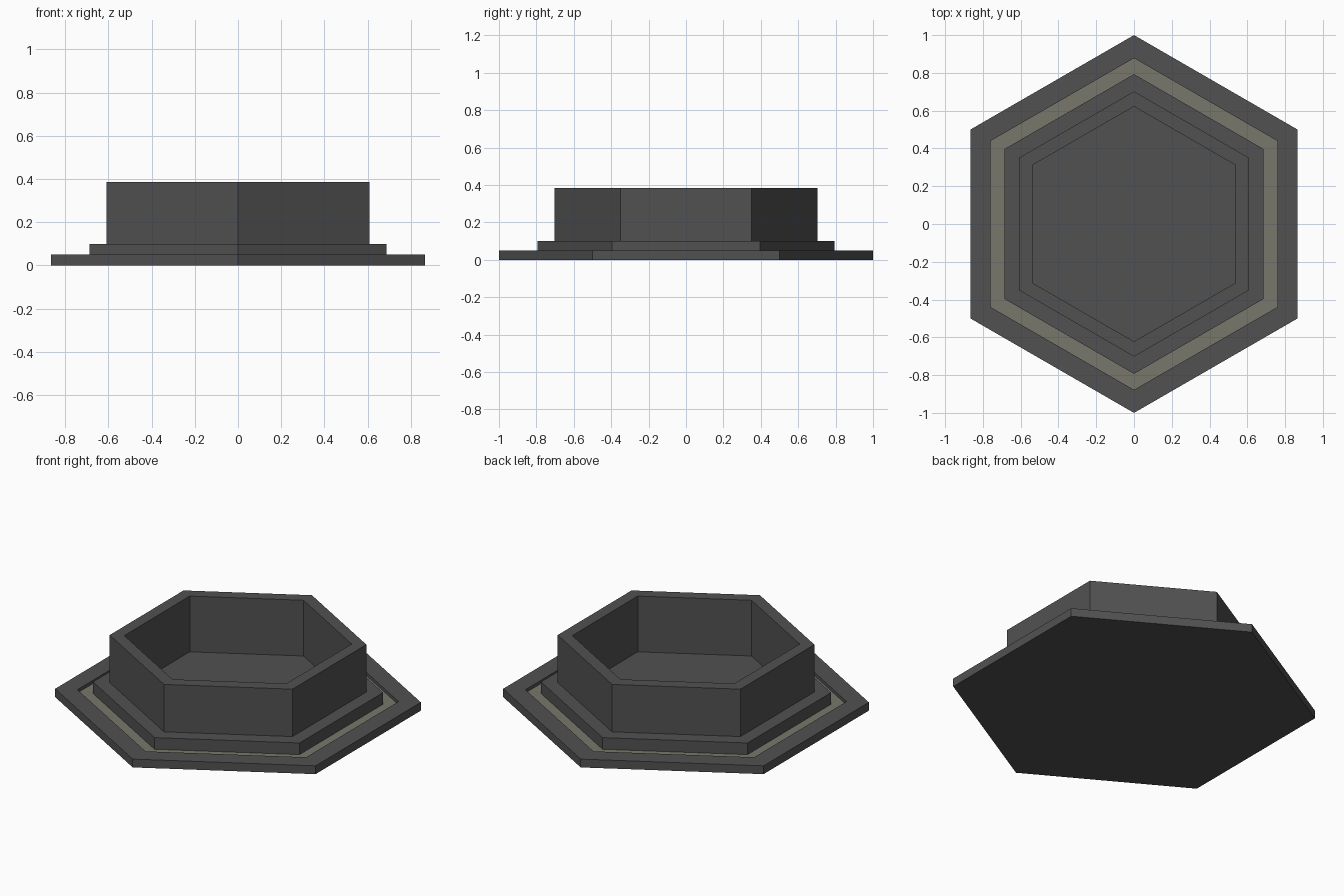
import bpy
import bmesh
import math

if "Cube" in bpy.data.objects:
    bpy.data.objects.remove(bpy.data.objects["Cube"])


def material(name, color):
    m = bpy.data.materials.new(name)
    m.diffuse_color = (*color, 1.0)
    m.use_nodes = True
    m.node_tree.nodes["Principled BSDF"].inputs["Base Color"].default_value = m.diffuse_color
    return m


dark = material("dark grey", (0.083, 0.083, 0.083))
olive = material("olive grey", (0.185, 0.185, 0.145))


def hex_part(name, profile, mat):
    """Sweep a (radius, height) profile round six sides; radius 0 closes with a hexagon."""
    bm = bmesh.new()
    rings = []
    for r, z in profile:
        if r > 0:
            angles = [math.radians(90 + 60 * i) for i in range(6)]
            rings.append([bm.verts.new((r * math.cos(a), r * math.sin(a), z)) for a in angles])
    for low, high in zip(rings, rings[1:]):
        for i in range(6):
            j = (i + 1) % 6
            bm.faces.new((low[i], low[j], high[j], high[i]))
    if profile[0][0] == 0:
        bm.faces.new(rings[0][::-1])
    if profile[-1][0] == 0:
        bm.faces.new(rings[-1])
    mesh = bpy.data.meshes.new(name)
    bm.to_mesh(mesh)
    bm.free()
    mesh.materials.append(mat)
    obj = bpy.data.objects.new(name, mesh)
    bpy.context.collection.objects.link(obj)
    return obj


BASE_TOP, GROOVE_Z, STEP_TOP, RIM_TOP = 0.05, 0.03, 0.10, 0.385

# Wide base plate with the outer lip of the groove
hex_part("base_plate", [(0, 0), (1.0, 0), (1.0, BASE_TOP), (0.878, BASE_TOP), (0.878, GROOVE_Z)], dark)
# Coloured strip sunk into the base
hex_part("groove_strip", [(0.878, GROOVE_Z), (0.793, GROOVE_Z)], olive)
# Low step around the wall
hex_part("step", [(0.793, GROOVE_Z), (0.793, STEP_TOP), (0.702, STEP_TOP)], dark)
# Upright wall with a flat rim and the basin inside it
hex_part("basin_wall", [(0.702, STEP_TOP), (0.702, RIM_TOP), (0.622, RIM_TOP), (0.622, BASE_TOP), (0, BASE_TOP)], dark)
